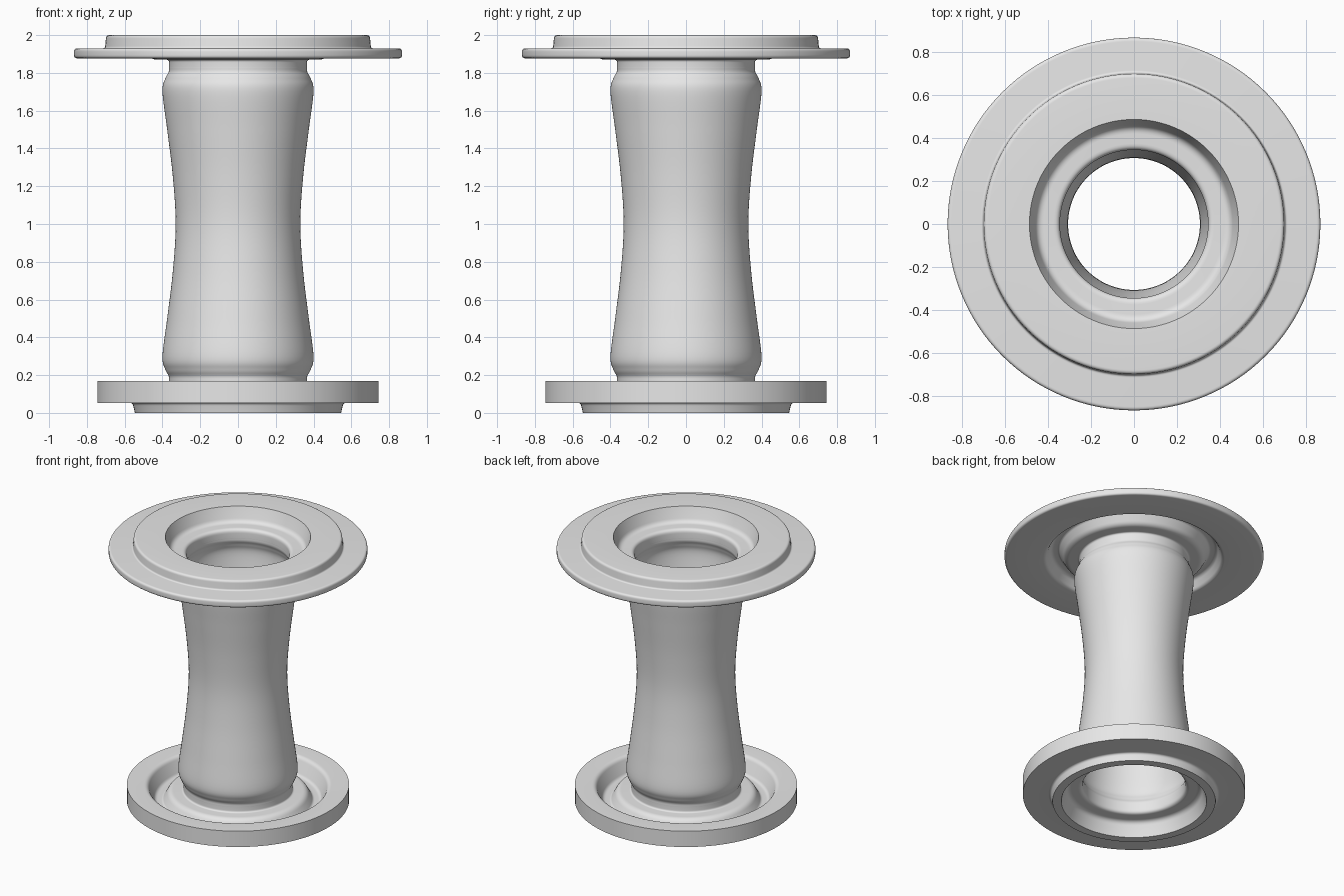
import bpy, bmesh, math
from mathutils import Vector

SEGMENTS = 128
HEIGHT = 2.0

cube = bpy.data.objects.get("Cube")
if cube:
    bpy.data.objects.remove(cube, do_unlink=True)

grey = bpy.data.materials.new("plain grey")
grey.use_nodes = True
grey.diffuse_color = (0.8, 0.8, 0.8, 1)
grey.node_tree.nodes["Principled BSDF"].inputs["Base Color"].default_value = (0.8, 0.8, 0.8, 1)


def rounded(corners, steps=6):
    """Turn (radius, height, rounding) corners into a closed outline."""
    outline = []
    for i, (r, z, size) in enumerate(corners):
        here = Vector((r, z))
        if size == 0:
            outline.append(here)
            continue
        before = Vector(corners[i - 1][:2])
        after = Vector(corners[(i + 1) % len(corners)][:2])
        a = here + (before - here).normalized() * size
        b = here + (after - here).normalized() * size
        for k in range(steps + 1):
            t = k / steps
            outline.append(a * (1 - t) ** 2 + here * 2 * t * (1 - t) + b * t * t)
    return outline


def smooth_path(points, steps=6):
    """Run a smooth curve through the given points."""
    pts = [Vector(p) for p in points]
    pts = [2 * pts[0] - pts[1]] + pts + [2 * pts[-1] - pts[-2]]
    path = []
    for p0, p1, p2, p3 in zip(pts, pts[1:], pts[2:], pts[3:]):
        m1, m2 = (p2 - p0) / 2, (p3 - p1) / 2
        for k in range(steps):
            t = k / steps
            path.append(p1 * (2*t**3 - 3*t*t + 1) + m1 * (t**3 - 2*t*t + t)
                        + p2 * (3*t*t - 2*t**3) + m2 * (t**3 - t*t))
    return path + [pts[-2]]


def turn(name, outline):
    """Revolve a closed outline around the vertical axis."""
    bm = bmesh.new()
    verts = [bm.verts.new((p.x, 0, p.y)) for p in outline]
    edges = [bm.edges.new((v, verts[i - 1])) for i, v in enumerate(verts)]
    bmesh.ops.spin(bm, geom=verts + edges, axis=(0, 0, 1), cent=(0, 0, 0),
                   angle=math.tau, steps=SEGMENTS)
    bmesh.ops.remove_doubles(bm, verts=bm.verts, dist=0.0002)
    bmesh.ops.recalc_face_normals(bm, faces=bm.faces)
    mesh = bpy.data.meshes.new(name)
    bm.to_mesh(mesh)
    bm.free()
    mesh.materials.append(grey)
    obj = bpy.data.objects.new(name, mesh)
    bpy.context.collection.objects.link(obj)
    bpy.ops.object.select_all(action="DESELECT")
    obj.select_set(True)
    bpy.context.view_layer.objects.active = obj
    bpy.ops.object.shade_smooth_by_angle(angle=math.radians(30))
    return obj


def flip(corners):
    return [(r, HEIGHT - z, size) for r, z, size in corners]


# Waisted hollow barrel: half of each wall, mirrored about the middle
def wall(half):
    return smooth_path(half + [(r, HEIGHT - z) for r, z in reversed(half[:-1])])


outer = wall([(0.365, 0.17), (0.367, 0.195), (0.385, 0.23), (0.4, 0.3),
              (0.375, 0.5), (0.345, 0.75), (0.33, 1.0)])
inner = wall([(0.345, 0.17), (0.347, 0.195), (0.362, 0.23), (0.375, 0.3),
              (0.35, 0.5), (0.32, 0.75), (0.307, 1.0)])
turn("barrel", outer + inner[::-1])

# Pressed cup shared by both ends: outer hump, and the socket inside it
hump = [(0.365, 0.17, 0), (0.365, 0.13, 0.015), (0.46, 0.13, 0.03),
        (0.503, 0.055, 0.012), (0.555, 0.055, 0.02)]
socket = [(0.487, 0, 0), (0.45, 0.105, 0.03), (0.345, 0.105, 0.03),
          (0.345, 0.17, 0)]

# Lower flange: thick square rim on a narrow foot
lower_rim = [(0.605, 0.17, 0.025), (0.745, 0.17, 0), (0.745, 0.053, 0),
             (0.558, 0.053, 0.016), (0.546, 0, 0)]
turn("lower_flange", rounded(hump + lower_rim + socket))

# Upper flange: wide thin rim with a raised step
upper_rim = [(0.59, 0.123, 0.02), (0.868, 0.123, 0.018), (0.868, 0.07, 0.018),
             (0.704, 0.07, 0.012), (0.698, 0, 0.018)]
turn("upper_flange", rounded(flip(hump + upper_rim + socket)))
